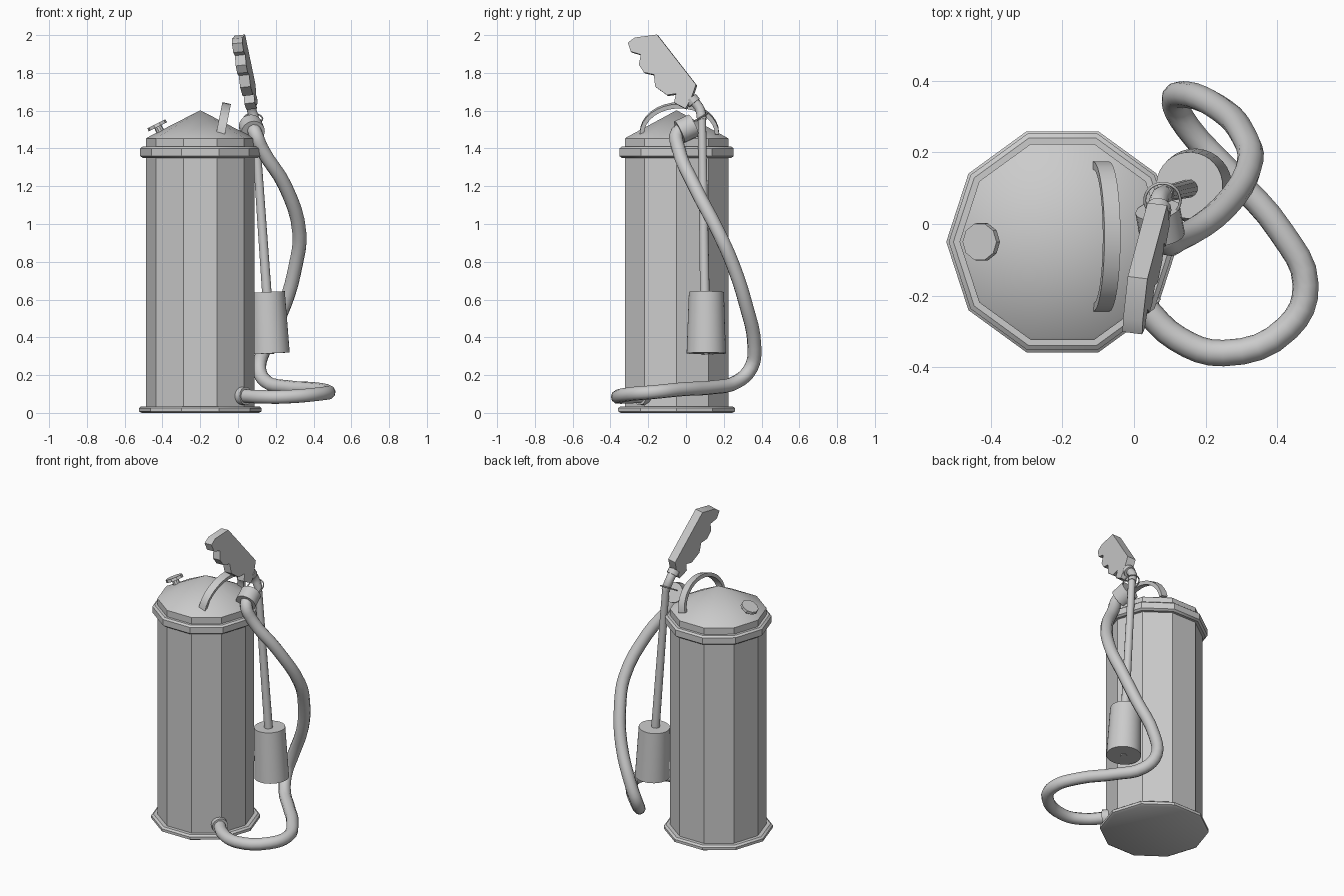
import bpy, bmesh, math
from mathutils import Vector

if "Cube" in bpy.data.objects:
    bpy.data.objects.remove(bpy.data.objects["Cube"], do_unlink=True)

# Single painted-metal grey
grey = bpy.data.materials.new("plain_grey")
grey.use_nodes = True
colour = (0.6, 0.6, 0.6, 1)
grey.diffuse_color = colour
grey.node_tree.nodes["Principled BSDF"].inputs["Base Color"].default_value = colour

TANK = Vector((-0.2, -0.05, 0))


def finish(name, bm, smooth=True):
    bmesh.ops.recalc_face_normals(bm, faces=bm.faces)
    mesh = bpy.data.meshes.new(name)
    bm.to_mesh(mesh)
    bm.free()
    mesh.materials.append(grey)
    ob = bpy.data.objects.new(name, mesh)
    bpy.context.collection.objects.link(ob)
    if smooth:
        bpy.ops.object.select_all(action='DESELECT')
        ob.select_set(True)
        bpy.context.view_layer.objects.active = ob
        bpy.ops.object.shade_smooth_by_angle(angle=math.radians(30))
    return ob


def lathe(name, profile, sides=10):
    """Ten-sided solid around the tank axis from (radius, height) pairs."""
    bm = bmesh.new()
    rings = []
    for r, z in profile:
        ring = []
        for i in range(sides):
            a = math.tau * i / sides
            ring.append(bm.verts.new(TANK + Vector((r * math.cos(a), r * math.sin(a), z))))
        rings.append(ring)
    for low, high in zip(rings, rings[1:]):
        for i in range(sides):
            j = (i + 1) % sides
            bm.faces.new((low[i], low[j], high[j], high[i]))
    bm.faces.new(rings[0])
    bm.faces.new(rings[-1])
    bmesh.ops.remove_doubles(bm, verts=bm.verts, dist=0.0005)
    return finish(name, bm)


def rod(name, start, end, r1, r2, sides=20):
    """Tapered cylinder between two points."""
    a, b = Vector(start), Vector(end)
    bm = bmesh.new()
    bmesh.ops.create_cone(bm, cap_ends=True, segments=sides, radius1=r1, radius2=r2,
                          depth=(b - a).length)
    ob = finish(name, bm)
    ob.location = (a + b) / 2
    ob.rotation_euler = (b - a).to_track_quat('Z', 'Y').to_euler()
    return ob


def plate(name, outline, offset):
    """Flat outline extruded along an offset vector, centred on the outline."""
    off = Vector(offset)
    bm = bmesh.new()
    face = bm.faces.new([bm.verts.new(Vector(p) - off / 2) for p in outline])
    new = bmesh.ops.extrude_face_region(bm, geom=[face])["geom"]
    bmesh.ops.translate(bm, vec=off, verts=[v for v in new if isinstance(v, bmesh.types.BMVert)])
    return finish(name, bm)


def tube(name, points, radius, steps):
    """Round tube along a smooth path."""
    cu = bpy.data.curves.new(name, 'CURVE')
    cu.dimensions = '3D'
    cu.bevel_depth = radius
    cu.bevel_resolution = 3
    cu.resolution_u = steps
    cu.use_fill_caps = True
    sp = cu.splines.new('BEZIER')
    sp.bezier_points.add(len(points) - 1)
    for bp, p in zip(sp.bezier_points, points):
        bp.co = p
        bp.handle_left_type = bp.handle_right_type = 'AUTO'
    cu.materials.append(grey)
    ob = bpy.data.objects.new(name, cu)
    bpy.context.collection.objects.link(ob)
    return ob


# Tank: base flange, body, rim and conical lid
lathe("base_flange", [(0.31, 0), (0.325, 0.008), (0.325, 0.025), (0.312, 0.035)])
lathe("tank_body", [(0.288, 0.02), (0.288, 1.37)])
lathe("top_rim", [(0.305, 1.35), (0.318, 1.36), (0.318, 1.4), (0.305, 1.41)])
lathe("lid", [(0.288, 1.4), (0.288, 1.452), (0.28, 1.458), (0, 1.602)])

# Small relief knob on the lid slope
rod("knob_stem", (-0.395, -0.05, 1.46), (-0.427, -0.05, 1.52), 0.025, 0.02, 10)
rod("knob_disc", (-0.424, -0.05, 1.514), (-0.432, -0.05, 1.53), 0.055, 0.053, 10)

# Arched carrying handle, leaning towards the hose side
arch = []
for a_len, height, order in ((0.21, 0.16, range(17)), (0.188, 0.137, range(16, -1, -1))):
    for i in order:
        a = math.pi * i / 16
        z = 1.48 + height * math.sin(a)
        arch.append((-0.092 + 0.2 * (z - 1.48), -0.035 + a_len * math.cos(a), z))
plate("carry_handle", arch, (0.045, 0, -0.01))

# Notched trigger grip, slightly turned
grip = [(-0.305, 1.957), (-0.268, 1.984), (-0.15, 2.0), (0.056, 1.735), (0.03, 1.66),
        (0, 1.608), (-0.06, 1.64), (-0.05, 1.687), (-0.098, 1.68), (-0.16, 1.725),
        (-0.167, 1.788), (-0.22, 1.8), (-0.246, 1.84), (-0.236, 1.894), (-0.289, 1.91)]
plate("trigger_grip", [(0.249 + 0.126 * y - 0.11 * z, y, z) for y, z in grip],
      (0.055, -0.007, 0.006))

# Lance with its elbow, collar and horn
tube("lance_elbow", [(0.065, 0.01, 1.675), (0.07, 0.07, 1.615), (0.088, 0.085, 1.55)], 0.026, 4)
rod("elbow_collar", (0.066, 0.025, 1.665), (0.069, 0.045, 1.64), 0.036, 0.036, 12)
rod("lance", (0.155, 0.1, 0.6), (0.086, 0.084, 1.58), 0.026, 0.022, 12)
rod("horn", (0.17, 0.107, 0.315), (0.155, 0.108, 0.64), 0.104, 0.093, 32)
rod("horn_nozzle", (0.17, 0.107, 0.311), (0.17, 0.107, 0.33), 0.02, 0.02, 12)

# Thin wire loop holding the lance
loop = [(0.08 + 0.05 * math.cos(a), 0.066 + 0.048 * math.sin(a), 1.557 + 0.027 * math.sin(a))
        for a in (math.tau * i / 12 for i in range(13))]
tube("wire_loop", loop, 0.004, 2)

# Hose with its two end fittings
hose = [(0.075, 0.02, 1.51), (0.09, -0.045, 1.485), (0.125, -0.04, 1.4), (0.25, 0.045, 1.2),
        (0.325, 0.175, 0.95), (0.305, 0.25, 0.78), (0.25, 0.315, 0.58), (0.145, 0.362, 0.35),
        (0.113, 0.345, 0.24), (0.15, 0.27, 0.165), (0.27, 0.14, 0.135), (0.41, -0.02, 0.125),
        (0.48, -0.17, 0.11), (0.43, -0.29, 0.1), (0.25, -0.361, 0.085),
        (0.12, -0.32, 0.085), (0.02, -0.225, 0.09)]
tube("hose", hose, 0.037, 4)
rod("upper_fitting", (0.08, -0.035, 1.487), (0.066, 0.04, 1.522), 0.063, 0.063)
rod("lower_fitting", (0.0, -0.205, 0.09), (0.042, -0.245, 0.09), 0.048, 0.048, 16)
